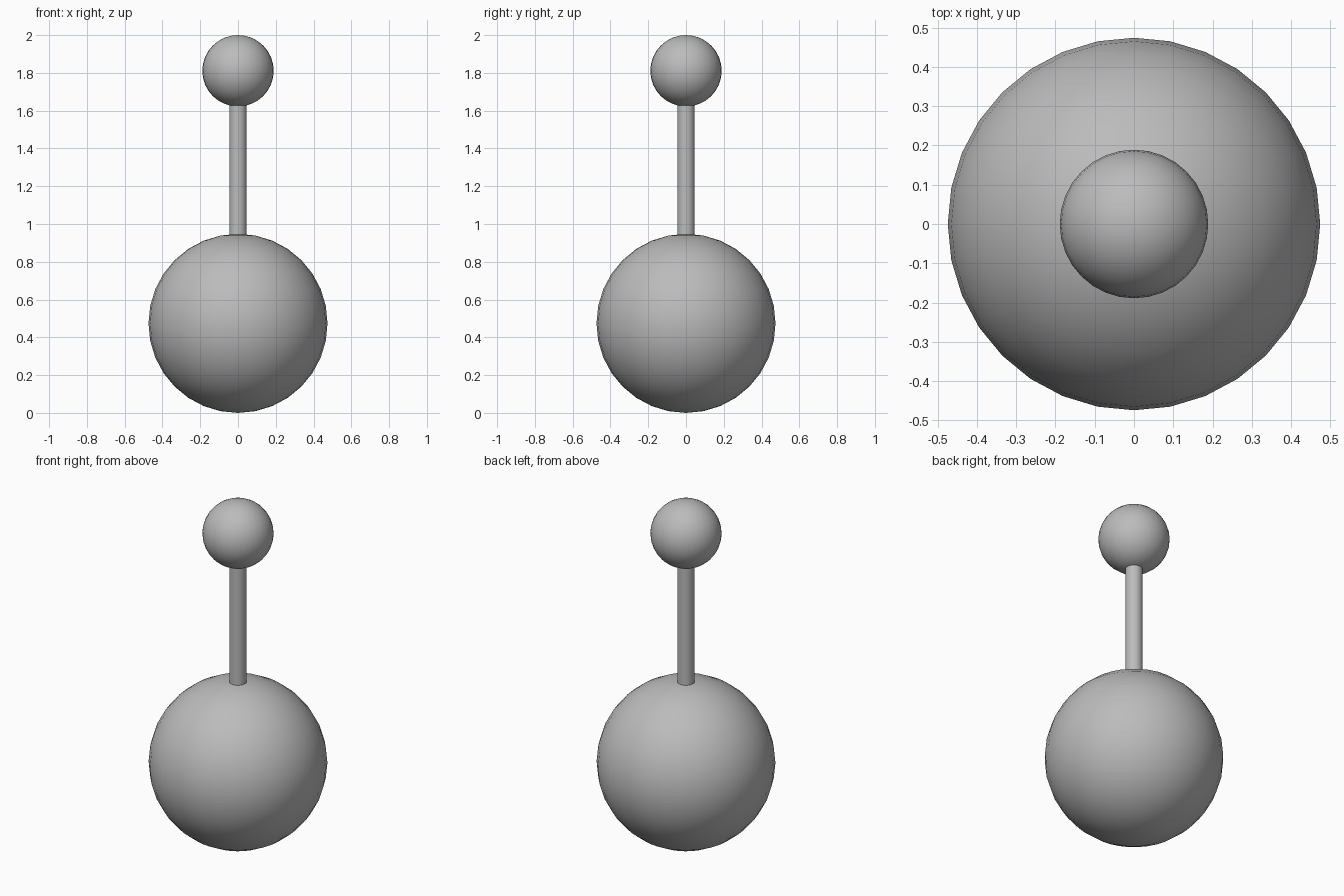
import bpy
import math

if "Cube" in bpy.data.objects:
    bpy.data.objects.remove(bpy.data.objects["Cube"])

grey = bpy.data.materials.new("plain grey")
grey.diffuse_color = (0.5, 0.5, 0.5, 1)
grey.use_nodes = True
grey.node_tree.nodes["Principled BSDF"].inputs["Base Color"].default_value = grey.diffuse_color


def finish(name):
    ob = bpy.context.object
    ob.name = name
    ob.data.materials.append(grey)
    bpy.ops.object.shade_smooth_by_angle(angle=math.radians(40))


def ball(name, radius, z):
    bpy.ops.mesh.primitive_uv_sphere_add(segments=32, ring_count=16,
                                         radius=radius, location=(0, 0, z))
    finish(name)


# Large base ball and small top ball
ball("base_ball", 0.474, 0.474)
ball("top_ball", 0.189, 1.811)

# Rod sunk into both balls
bottom, top = 0.90, 1.68
bpy.ops.mesh.primitive_cylinder_add(vertices=32, radius=0.046, depth=top - bottom,
                                    location=(0, 0, (bottom + top) / 2))
finish("connecting_rod")
